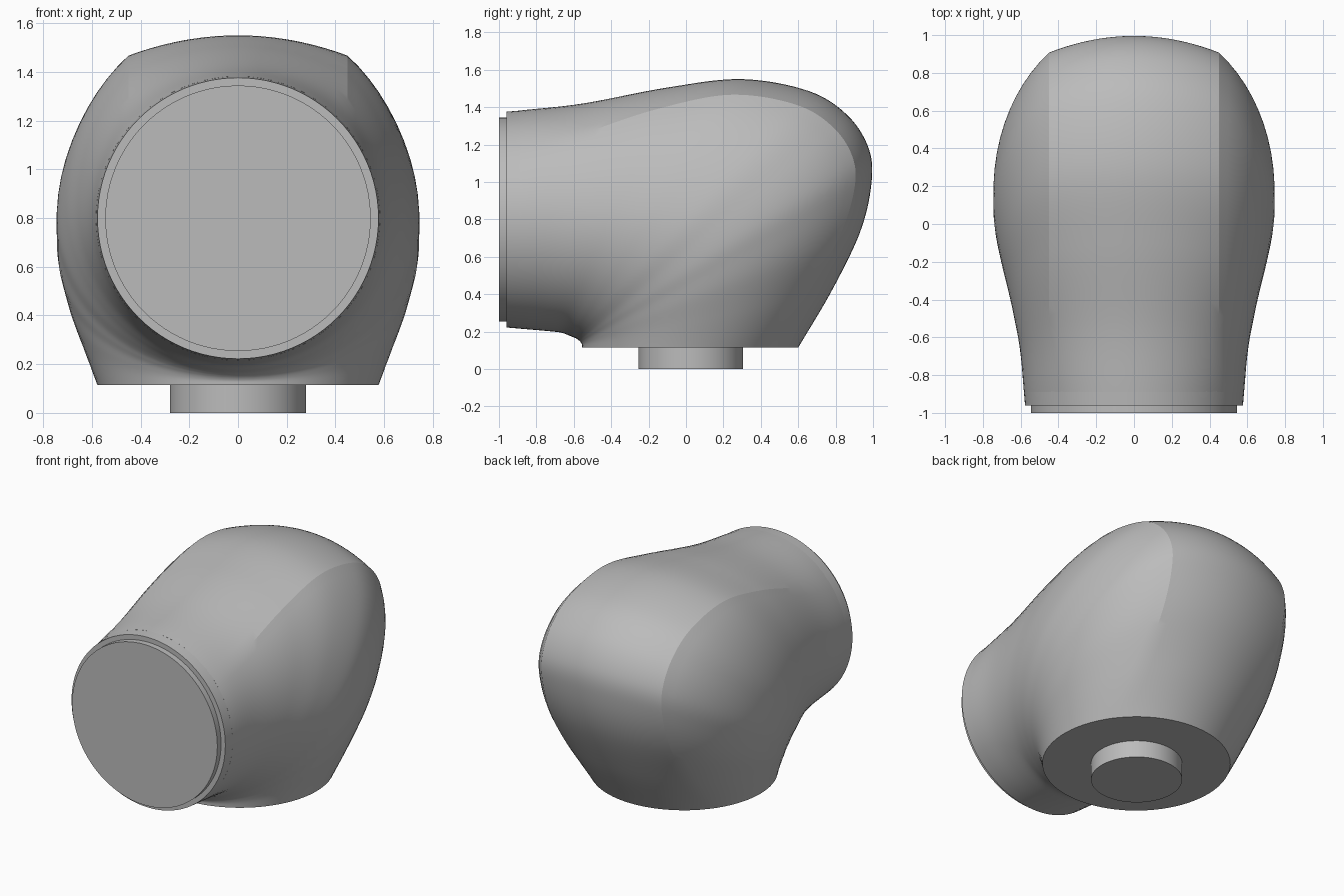
import bpy, bmesh, math
from mathutils import Vector

cube = bpy.data.objects.get("Cube")
if cube:
    bpy.data.objects.remove(cube)

GREY = (0.5, 0.5, 0.5, 1)
mat = bpy.data.materials.new("plain grey")
mat.use_nodes = True
mat.diffuse_color = GREY
mat.node_tree.nodes["Principled BSDF"].inputs["Base Color"].default_value = GREY

# Stations of the elbow: inner y, inner z, outer y, outer z, half width, crease
STATIONS = [
    (-.89, .216, -.89, 1.382, .583, 0),
    (-.76, .205, -.55, 1.42, .605, .3),
    (-.67, .195, -.10, 1.505, .655, .75),
    (-.615, .175, .30, 1.55, .705, 1),
    (-.59, .165, .66, 1.485, .74, 1),
    (-.575, .155, .87, 1.35, .745, 1),
    (-.567, .148, .98, 1.17, .74, 1),
    (-.562, .142, .99, .98, .72, .9),
    (-.558, .135, .93, .73, .688, .65),
    (-.556, .128, .78, .42, .635, .3),
    (-.555, .115, .60, .115, .578, 0),
]
STEPS, SIDE, CAP = 8, 28, 10
CREASE_X, DROP = .45, .1


def spline(pts, steps):
    """Smooth curve through points, as a list of tuples."""
    ext = [tuple(2 * a - b for a, b in zip(pts[0], pts[1]))] + pts
    ext.append(tuple(2 * a - b for a, b in zip(pts[-1], pts[-2])))
    out = []
    for p, q, r, s in zip(ext, ext[1:], ext[2:], ext[3:]):
        for k in range(steps):
            t = k / steps
            out.append(tuple(
                b + .5 * t * (c - a + t * (2*a - 5*b + 4*c - d + t * (3*(b - c) + d - a)))
                for a, b, c, d in zip(p, q, r, s)))
    return out + [pts[-1]]


def section(iy, iz, oy, oz, w, crease):
    """Closed ring: an ellipse whose outer end is cut by a shallow arc."""
    mid = Vector((0, (iy + oy) / 2, (iz + oz) / 2))
    axis = Vector((0, (oy - iy) / 2, (oz - iz) / 2))
    b = axis.length
    axis.normalize()
    corner = math.acos(CREASE_X / w)
    tall = (b - DROP) / math.sin(corner)
    half = []
    for i in range(SIDE + 1):
        a = -math.pi / 2 + (corner + math.pi / 2) * i / SIDE
        oval = b * math.sin(a)
        full = tall * math.sin(a) if a > 0 else oval
        half.append((w * math.cos(a), oval + crease * (full - oval)))
    for i in range(1, CAP + 1):
        x = CREASE_X * (1 - i / CAP)
        oval = b * math.sqrt(1 - (x / w) ** 2)
        full = b - DROP * (x / CREASE_X) ** 2
        half.append((x, oval + crease * (full - oval)))
    ring = half + [(-x, u) for x, u in half[-2:0:-1]]
    return [mid + axis * u + Vector((x, 0, 0)) for x, u in ring]


def loft(name, rings, angle=30):
    """Skin a row of rings and close both ends."""
    bm = bmesh.new()
    loops = [[bm.verts.new(p) for p in ring] for ring in rings]
    for a, b in zip(loops, loops[1:]):
        for i in range(len(a)):
            j = (i + 1) % len(a)
            bm.faces.new((a[i], a[j], b[j], b[i]))
    bm.faces.new(loops[0])
    bm.faces.new(loops[-1])
    bmesh.ops.recalc_face_normals(bm, faces=bm.faces)
    mesh = bpy.data.meshes.new(name)
    bm.to_mesh(mesh)
    bm.free()
    obj = bpy.data.objects.new(name, mesh)
    bpy.context.collection.objects.link(obj)
    mesh.materials.append(mat)
    bpy.ops.object.select_all(action='DESELECT')
    obj.select_set(True)
    bpy.context.view_layer.objects.active = obj
    bpy.ops.object.shade_smooth_by_angle(angle=math.radians(angle))
    return obj


def circle(place, r, n=96):
    return [place(r * math.cos(2 * math.pi * i / n), r * math.sin(2 * math.pi * i / n))
            for i in range(n)]


def front_ring(y, r):
    return circle(lambda a, b: Vector((a, y, .799 + b)), r)


def base_ring(z, r):
    return circle(lambda a, b: Vector((a, .025 + b, z)), r)


# Bulging elbow housing, from the front opening round to the flat base
loft("elbow_housing", [section(*s) for s in spline(STATIONS, STEPS)], 15)

# Collar and the closing disc on the front
loft("front_collar", [front_ring(-.96, .577), front_ring(-.885, .583)])
loft("front_disc", [front_ring(-1, .545), front_ring(-.95, .545)])

# Round spigot under the base
loft("base_spigot", [base_ring(0, .28), base_ring(.12, .28)])
